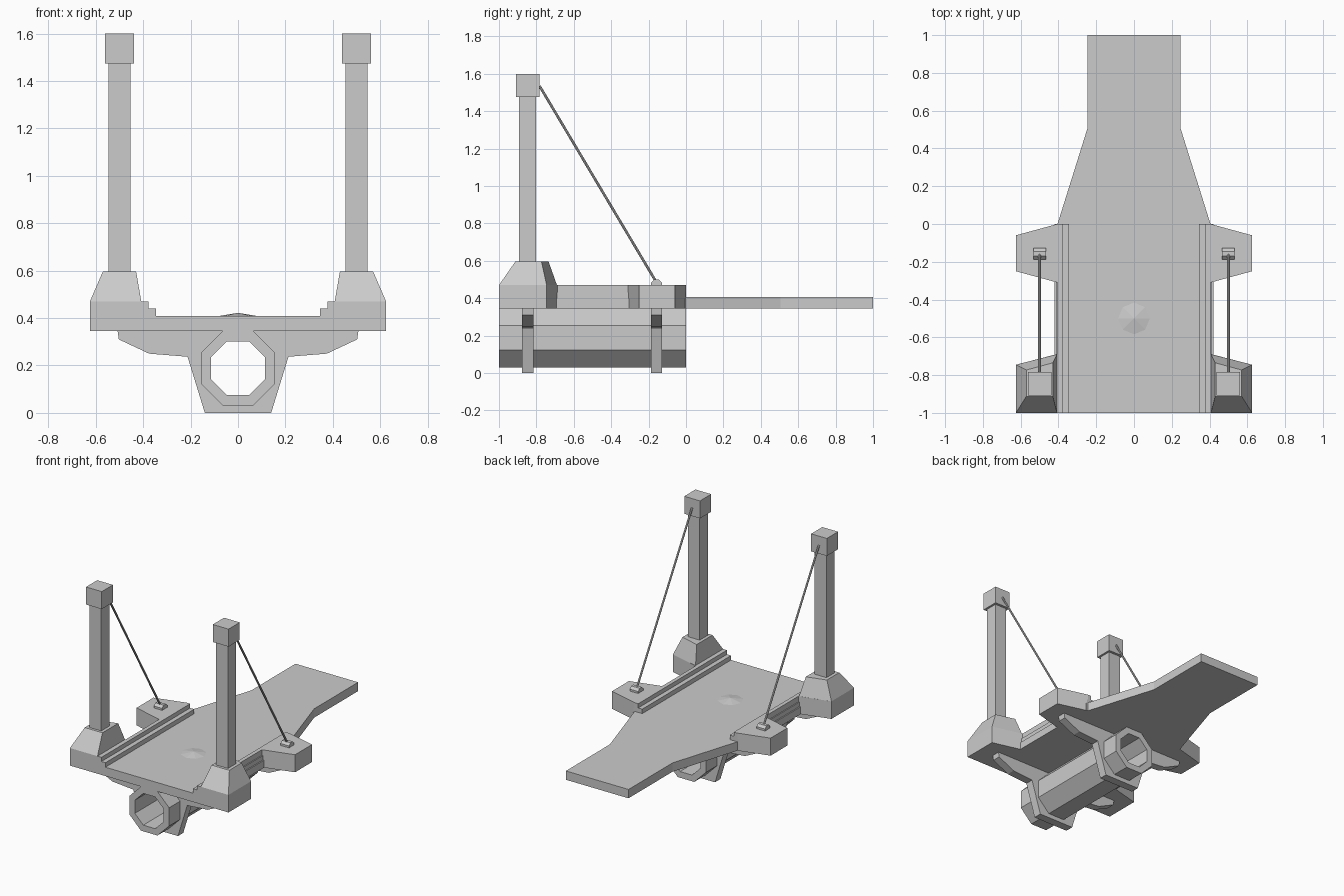
import bpy, bmesh, math
from mathutils import Vector

if "Cube" in bpy.data.objects:
    bpy.data.objects.remove(bpy.data.objects["Cube"])


def loft(name, lower, upper, mirror=False):
    """Solid between two matching loops of 3D points."""
    bm = bmesh.new()
    a = [bm.verts.new(p) for p in lower]
    b = [bm.verts.new(p) for p in upper]
    n = len(a)
    bm.faces.new(a[::-1])
    bm.faces.new(b)
    for i in range(n):
        j = (i + 1) % n
        bm.faces.new((a[i], a[j], b[j], b[i]))
    return finish(name, bm, mirror)


def finish(name, bm, mirror=False):
    bmesh.ops.recalc_face_normals(bm, faces=bm.faces)
    me = bpy.data.meshes.new(name)
    bm.to_mesh(me)
    bm.free()
    ob = bpy.data.objects.new(name, me)
    bpy.context.collection.objects.link(ob)
    if mirror:
        ob.modifiers.new("mirror", 'MIRROR').use_axis[0] = True
    return ob


def plan(name, pts, z0, z1, mirror=False):
    return loft(name, [(x, y, z0) for x, y in pts], [(x, y, z1) for x, y in pts], mirror)


def section(name, pts, y0, y1, mirror=False):
    return loft(name, [(x, y0, z) for x, z in pts], [(x, y1, z) for x, z in pts], mirror)


def rect(x0, x1, y0, y1):
    return [(x0, y0), (x1, y0), (x1, y1), (x0, y1)]


def octagon(apothem, cz):
    r = apothem / math.cos(math.pi / 8)
    return [(r * math.sin(math.pi / 8 + i * math.pi / 4),
             cz + r * math.cos(math.pi / 8 + i * math.pi / 4)) for i in range(8)]


# Deck with stepped kerbs and stepped outer sides
right = [(0.42, 0.345), (0.42, 0.398), (0.412, 0.398), (0.412, 0.43), (0.405, 0.43),
         (0.405, 0.47), (0.377, 0.47), (0.377, 0.44), (0.345, 0.44), (0.345, 0.408)]
section("deck", right + [(-x, z) for x, z in reversed(right)], -1, 0)

# Tapering bridge tongue
plan("tongue", [(-0.405, 0), (0.405, 0), (0.247, 0.505), (0.247, 1), (-0.247, 1), (-0.247, 0.505)],
     0.345, 0.408)

# Side platforms
plan("front_platform", [(0.405, -1), (0.625, -1), (0.625, -0.745), (0.405, -0.688)],
     0.345, 0.47, True)
plan("rear_platform", [(0.405, -0.31), (0.625, -0.25), (0.625, -0.06), (0.405, 0)],
     0.345, 0.47, True)

# Towers: sloped foot, column, cap
loft("tower_foot",
     [(0.408, -1, 0.47), (0.625, -1, 0.47), (0.625, -0.745, 0.47), (0.408, -0.69, 0.47)],
     [(0.43, -0.912, 0.597), (0.57, -0.912, 0.597), (0.57, -0.773, 0.597), (0.43, -0.735, 0.597)],
     True)
plan("tower_column", rect(0.453, 0.547, -0.893, -0.801), 0.597, 1.475, True)
plan("tower_cap", rect(0.438, 0.562, -0.909, -0.783), 1.475, 1.6, True)

# Cable anchors and cables
section_pts = [(-0.187, 0.47), (-0.128, 0.47), (-0.128, 0.484), (-0.145, 0.5),
               (-0.17, 0.5), (-0.187, 0.484)]
loft("cable_anchor", [(0.467, y, z) for y, z in section_pts],
     [(0.533, y, z) for y, z in section_pts], True)

start, end = Vector((0.5, -0.783, 1.535)), Vector((0.5, -0.158, 0.485))
u = Vector((1, 0, 0))
v = (end - start).normalized().cross(u)
ring = [0.007 * (math.cos(a) * u + math.sin(a) * v)
        for a in (i * math.pi / 4 for i in range(8))]
loft("cable", [start + p for p in ring], [end + p for p in ring], True)

# Octagonal tube under the deck
CZ = 0.188
bm = bmesh.new()
rings = [[bm.verts.new((x, y, z)) for x, z in octagon(r, CZ)]
         for r, y in ((0.157, -1), (0.157, 0), (0.113, 0), (0.113, -1))]
for k in range(4):
    p, q = rings[k], rings[(k + 1) % 4]
    for i in range(8):
        j = (i + 1) % 8
        bm.faces.new((p[i], p[j], q[j], q[i]))
finish("tube", bm)

# Brackets hugging the tube (right half, mirrored)
half = [(0, 0), (0.14, 0), (0.213, 0.237), (0.375, 0.25), (0.503, 0.31), (0.508, 0.345)]
half += octagon(0.157, CZ)[:4] + [(0, CZ - 0.157)]
for label, y in (("front_bracket", -0.876), ("rear_bracket", -0.187)):
    section(label, half, y, y + 0.06, True)

# Low eight-sided dome in the deck centre
bm = bmesh.new()
bmesh.ops.create_cone(bm, cap_ends=True, segments=8, radius1=0.09, radius2=0, depth=0.015)
bmesh.ops.translate(bm, verts=bm.verts, vec=(0, -0.5, 0.4145))
finish("deck_dome", bm)
